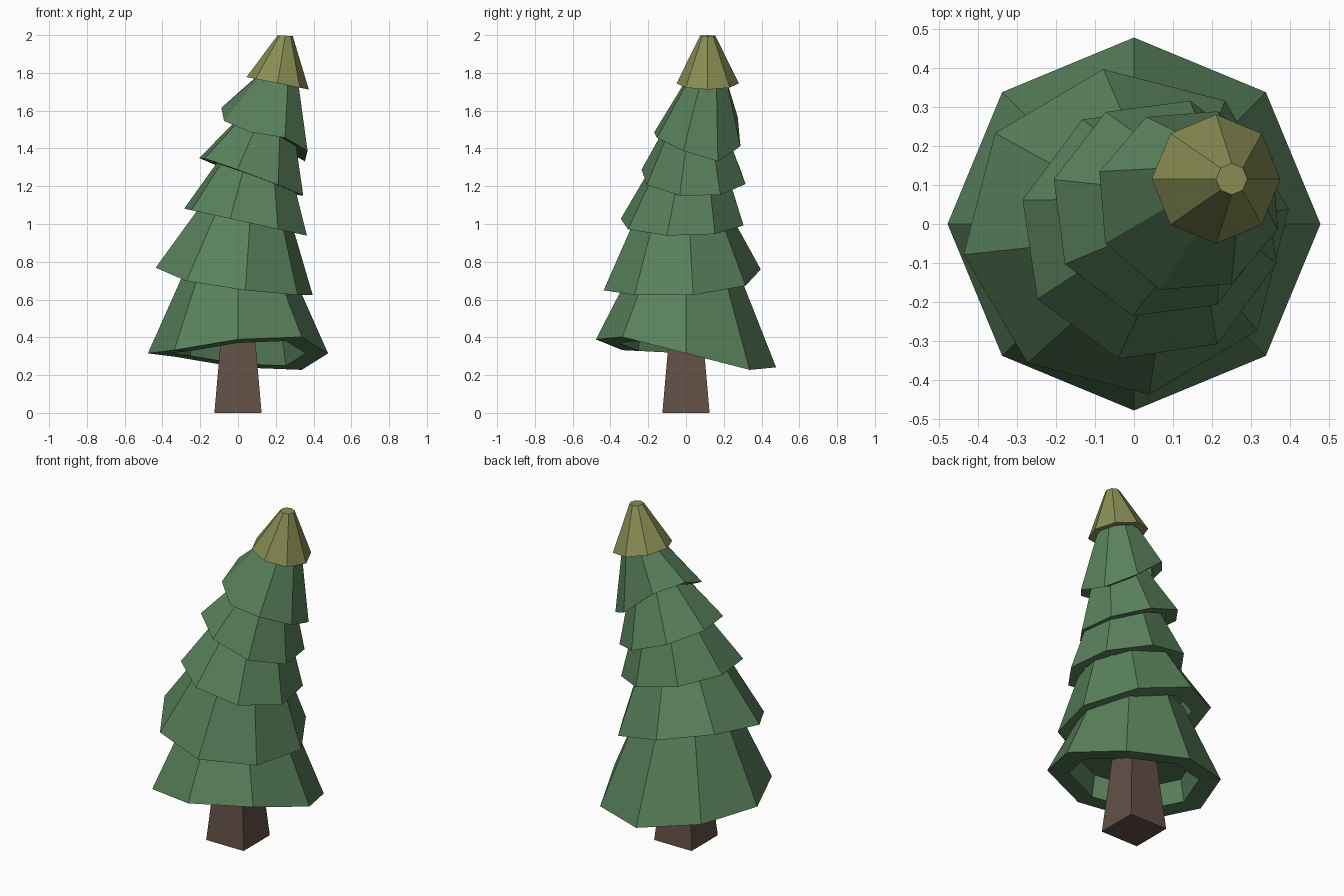
import bpy, bmesh, math

if "Cube" in bpy.data.objects:
    bpy.data.objects.remove(bpy.data.objects["Cube"])


def material(name, rgb):
    m = bpy.data.materials.new(name)
    m.diffuse_color = (*rgb, 1)
    m.use_nodes = True
    m.node_tree.nodes["Principled BSDF"].inputs["Base Color"].default_value = m.diffuse_color
    return m


GREEN = material("needle green", (0.10, 0.22, 0.105))
OLIVE = material("tip olive", (0.25, 0.27, 0.088))
BROWN = material("bark brown", (0.125, 0.081, 0.062))


def loft(name, rings, mat):
    """Closed flat-shaded solid through a list of vertex rings."""
    bm = bmesh.new()
    loops = [[bm.verts.new(p) for p in ring] for ring in rings]
    for a, b in zip(loops, loops[1:]):
        for i in range(len(a)):
            j = (i + 1) % len(a)
            bm.faces.new((a[i], a[j], b[j], b[i]))
    bm.faces.new(loops[0])
    bm.faces.new(loops[-1])
    bmesh.ops.recalc_face_normals(bm, faces=bm.faces)
    mesh = bpy.data.meshes.new(name)
    bm.to_mesh(mesh)
    bm.free()
    mesh.materials.append(mat)
    bpy.context.collection.objects.link(bpy.data.objects.new(name, mesh))


def ring(c, r, phase=0, slope=(0, 0), twist=0, n=8):
    """Polygon round c, tilted by slope in x and y, with a saddle-shaped twist."""
    pts = []
    for i in range(n):
        a = math.radians(phase) + math.tau * i / n
        x, y = r * math.cos(a), r * math.sin(a)
        z = c[2] + slope[0] * x + slope[1] * y - twist * math.sin(2 * a)
        pts.append((c[0] + x, c[1] + y, z))
    return pts


def tier(name, base, r, top, r_top, phase, slope, twist, mat, depth):
    """Leaning skirt with a recessed underside."""
    t = depth / (top[2] - base[2])
    roof = [b + (e - b) * t for b, e in zip(base, top)]
    half = (slope[0] * 0.3, slope[1] * 0.3)
    loft(name, [
        ring(roof, r * 0.70, phase, slope, twist * 0.75),
        ring(base, r * 0.75, phase, slope, twist * 0.75),
        ring(base, r, phase, slope, twist),
        ring(top, r_top, phase, half),
    ], mat)


# Square tapered trunk
s = math.sqrt(2)
loft("trunk", [ring((0, 0, 0), 0.125 * s, 45, n=4),
               ring((0, 0, 0.48), 0.083 * s, 45, n=4)], BROWN)

# Branch tiers: base centre, radius, top centre, radius, phase, tilt, twist
tiers = [
    ((0, 0, 0.315), 0.477, (0.0, 0.0, 0.78), 0.27, 0, (0, -0.155), 0.035),
    ((-0.02, -0.02, 0.70), 0.42, (0.04, -0.02, 1.12), 0.215, 8, (-0.19, 0.106), 0.015),
    ((0.04, -0.02, 1.01), 0.335, (0.09, 0.02, 1.35), 0.18, -14, (-0.22, 0), 0),
    ((0.07, 0.04, 1.25), 0.285, (0.16, 0.055, 1.58), 0.13, -15, (-0.37, -0.04), 0),
    ((0.14, 0.06, 1.475), 0.24, (0.22, 0.115, 1.79), 0.10, -18, (-0.50, 0), 0.045),
]
for i, spec in enumerate(tiers):
    tier(f"branch_tier_{i + 1}", *spec, GREEN, 0.13 if i == 0 else 0.09)

# Olive tip cap
tier("tip", (0.21, 0.115, 1.745), 0.165, (0.25, 0.115, 1.997), 0.04, 0,
     (-0.20, 0), 0, OLIVE, 0.05)
